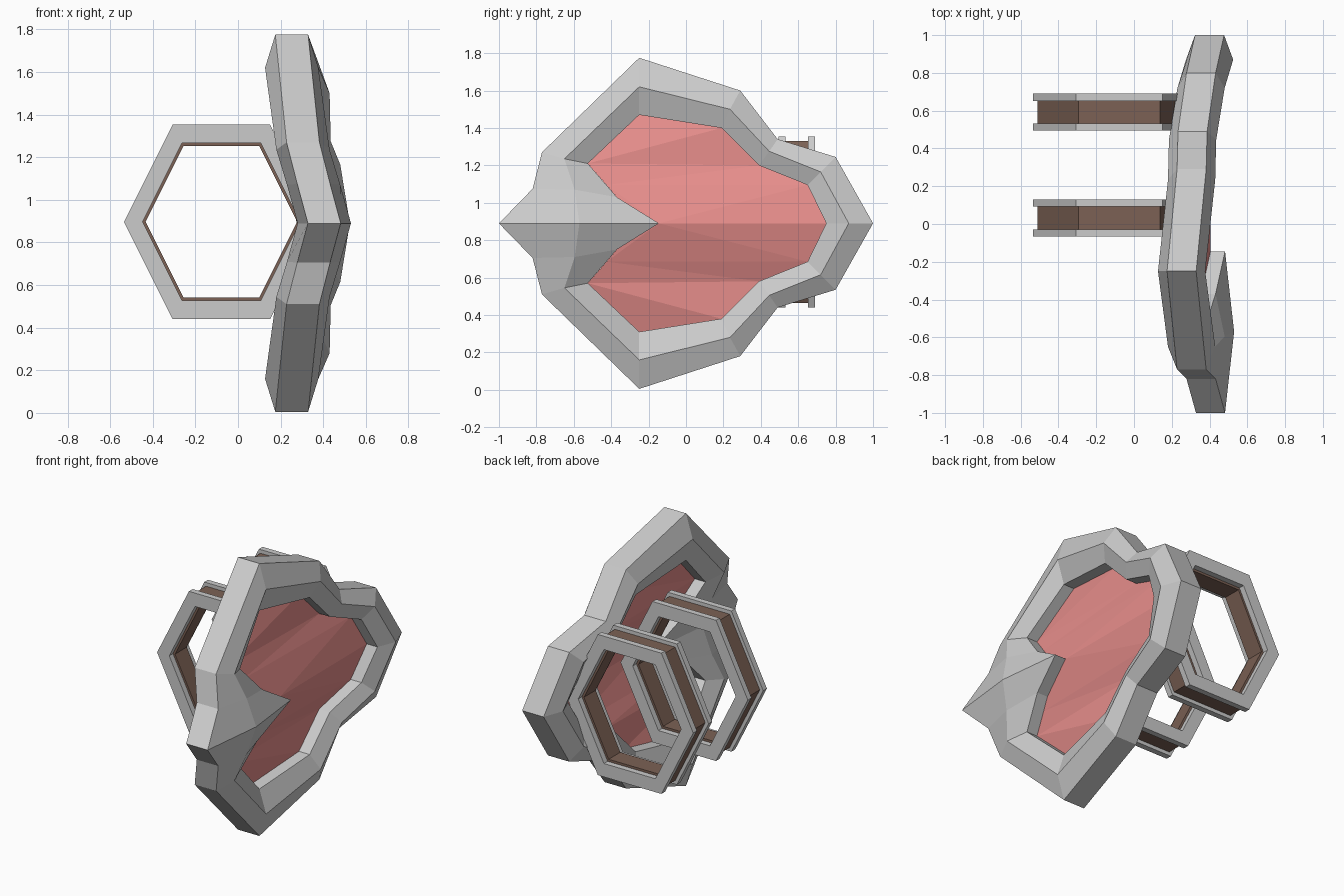
import bpy, bmesh, math
from mathutils import Vector

if "Cube" in bpy.data.objects:
    bpy.data.objects.remove(bpy.data.objects["Cube"])

MID_Z = 0.89


def material(name, color):
    m = bpy.data.materials.new(name)
    m.diffuse_color = (*color, 1)
    m.use_nodes = True
    m.node_tree.nodes["Principled BSDF"].inputs["Base Color"].default_value = m.diffuse_color
    return m


def make(name, verts, faces, mat=None, triangulate=False):
    me = bpy.data.meshes.new(name)
    me.from_pydata(verts, [], faces)
    bm = bmesh.new()
    bm.from_mesh(me)
    bmesh.ops.remove_doubles(bm, verts=bm.verts, dist=1e-4)
    if triangulate:
        bmesh.ops.triangulate(bm, faces=bm.faces)
    bmesh.ops.recalc_face_normals(bm, faces=bm.faces)
    bm.to_mesh(me)
    bm.free()
    ob = bpy.data.objects.new(name, me)
    bpy.context.collection.objects.link(ob)
    if mat:
        me.materials.append(mat)
    return ob


def lathe_loop(sections):
    """Join closed cross-sections into a closed ring."""
    n, k = len(sections), len(sections[0])
    verts = [v for s in sections for v in s]
    faces = [(i * k + j, i * k + (j + 1) % k,
              (i + 1) % n * k + (j + 1) % k, (i + 1) % n * k + j)
             for i in range(n) for j in range(k)]
    return verts, faces


pink = material("panel_pink", (0.80, 0.27, 0.26))
brown = material("grip_brown", (0.20, 0.12, 0.09))

# Shield rim: upper half as (centre x, outer yz, ridge yz, inner yz), z from the middle
stations = [
    (0.405, (-1.00, 0), (-0.57, 0), (-0.145, 0)),
    (0.355, (-0.82, 0.185), (-0.595, 0.18), (-0.37, 0.14)),
    (0.305, (-0.77, 0.38), (-0.65, 0.345), (-0.525, 0.32)),
    (0.252, (-0.25, 0.885), (-0.25, 0.73), (-0.25, 0.58)),
    (0.305, (0.29, 0.71), (0.235, 0.61), (0.19, 0.51)),
    (0.310, (0.49, 0.45), (0.445, 0.385), (0.39, 0.31)),
    (0.355, (0.80, 0.355), (0.72, 0.275), (0.65, 0.205)),
    (0.400, (1.00, 0), (0.87, 0), (0.75, 0)),
]


def rim_section(station, side):
    cx, o, r, i = station
    pts = [(-0.077, o), (0.077, o), (0.125, r), (0.077, i), (-0.077, i), (-0.125, r)]
    return [(cx + dx, y, MID_Z + side * z) for dx, (y, z) in pts]


sections = [rim_section(s, 1) for s in stations]
sections += [rim_section(s, -1) for s in stations[-2:0:-1]]
make("shield_rim", *lathe_loop(sections))

# Shield panel: folded sheet between the inner edges of the rim
verts, faces = [], []
for side in (1, -1):
    b = len(verts)
    verts += [(cx, i[0], MID_Z + side * i[1]) for cx, _, _, i in stations]
    verts.append((0.337, -0.425, MID_Z + side * 0.205))
    faces += [(b, b + 1, b + 8, b + 6, b + 7), (b + 8, b + 2, b + 5, b + 6),
              (b + 2, b + 3, b + 4, b + 5)]
make("shield_panel", verts, faces, pink, triangulate=True)


# Hexagonal arm loops: brown band between two grey flanges
def hex_band(name, r_out, r_in, y0, y1, mat=None):
    corners = [(1, 0), (0.5, 1), (-0.5, 1), (-1, 0), (-0.5, -1), (0.5, -1)]
    secs = [[(-0.078 + r * cx, y, 0.897 + r * cz)
             for r, y in ((r_out, y0), (r_out, y1), (r_in, y1), (r_in, y0))]
            for cx, cz in corners]
    make(name, *lathe_loop(secs), mat)


for label, y in (("front", 0.032), ("rear", 0.592)):
    hex_band(label + "_loop_band", 0.433, 0.355, y - 0.06, y + 0.06, brown)
    for part, a, b in (("fore", -0.098, -0.06), ("aft", 0.06, 0.098)):
        hex_band(f"{label}_loop_{part}_flange", 0.457, 0.37, y + a, y + b)
